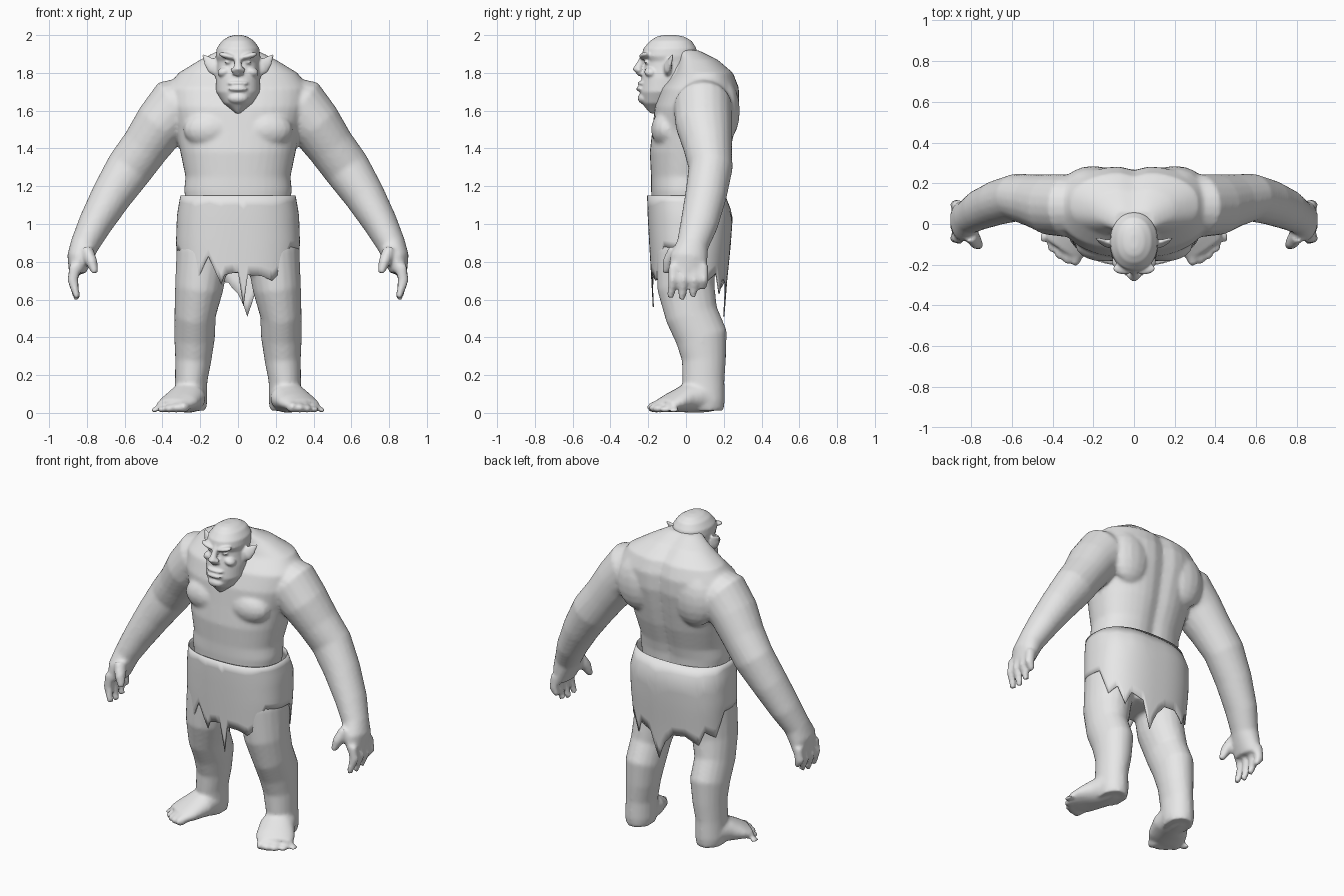
import bpy, bmesh, math
from mathutils import Vector, Matrix

skin = bpy.data.materials.new("plain grey")
skin.diffuse_color = (0.8, 0.8, 0.8, 1)


def spow(v, p):
    return math.copysign(abs(v) ** p, v)


def skin_rings(bm, rings):
    """Bridge a list of point rings into a closed solid."""
    vr = [[bm.verts.new(p) for p in r] for r in rings]
    n = len(vr[0])
    for a, b in zip(vr, vr[1:]):
        for i in range(n):
            bm.faces.new((a[i], a[(i + 1) % n], b[(i + 1) % n], b[i]))
    bm.faces.new(vr[0][::-1])
    bm.faces.new(vr[-1])


def stack(bm, sections, n=40, power=2.0, groove=0.0):
    """Horizontal sections: z, half width, front y, back y."""
    rings = []
    for z, rx, yf, yb in sections:
        cy, ry, ring = (yf + yb) / 2, (yb - yf) / 2, []
        for i in range(n):
            a = 2 * math.pi * i / n
            x = rx * spow(math.sin(a), 2 / power)
            y = cy - ry * spow(math.cos(a), 2 / power)
            if y > cy:
                y -= groove * math.exp(-(x / 0.05) ** 2)
            ring.append((x, y, z))
        rings.append(ring)
    skin_rings(bm, rings)


def tube(bm, pts, side=(0, 1, 0), n=20):
    """Path points: x, y, z, half size across, half size along 'side'."""
    rings = []
    for i, p in enumerate(pts):
        c = Vector(p[:3])
        t = Vector(pts[min(i + 1, len(pts) - 1)][:3]) - Vector(pts[max(i - 1, 0)][:3])
        t.normalize()
        v = Vector(side)
        v = (v - t * v.dot(t)).normalized()
        u = t.cross(v)
        rings.append([c + u * p[3] * math.cos(2 * math.pi * k / n)
                      + v * p[4] * math.sin(2 * math.pi * k / n) for k in range(n)])
    skin_rings(bm, rings)


def blob(bm, loc, size, tilt=0.0):
    m = Matrix.Translation(loc) @ Matrix.Rotation(tilt, 4, 'Y') @ Matrix.Diagonal((*size, 1))
    bmesh.ops.create_uvsphere(bm, u_segments=16, v_segments=10, radius=1, matrix=m)


def flip(pts, s):
    return [(p[0] * s, *p[1:]) for p in pts]


def finish(bm, name, voxel=0.0, smooth=0):
    bmesh.ops.recalc_face_normals(bm, faces=bm.faces)
    me = bpy.data.meshes.new(name)
    bm.to_mesh(me)
    bm.free()
    me.materials.append(skin)
    me.shade_smooth()
    ob = bpy.data.objects.new(name, me)
    bpy.context.collection.objects.link(ob)
    if voxel:
        r = ob.modifiers.new("fuse", 'REMESH')
        r.mode, r.voxel_size, r.use_smooth_shade = 'VOXEL', voxel, True
        s = ob.modifiers.new("soften", 'SMOOTH')
        s.factor, s.iterations = 0.5, smooth
    return ob


# Body: torso, arms, hands, legs and feet fused into one skin
bm = bmesh.new()
stack(bm, [(0.74, .17, -.11, .13), (0.95, .25, -.16, .18), (1.10, .275, -.18, .18),
           (1.18, .285, -.185, .185), (1.25, .278, -.185, .2), (1.38, .305, -.192, .24),
           (1.50, .33, -.178, .265), (1.62, .37, -.165, .287), (1.72, .375, -.13, .285),
           (1.80, .315, -.06, .255), (1.87, .20, -.04, .175), (1.92, .10, -.05, .08)],
      power=2.3, groove=0.022)
# Neck and throat
tube(bm, [(0, .12, 1.74, .13, .15), (0, 0, 1.79, .12, .13), (0, -.1, 1.8, .09, .1)], (1, 0, 0))

arm = [(.24, .09, 1.66, .13, .13), (.32, .09, 1.62, .165, .155), (.41, .095, 1.525, .142, .15),
       (.49, .115, 1.41, .128, .13), (.575, .13, 1.295, .125, .117), (.67, .105, 1.15, .108, .11),
       (.757, .07, 1.0, .09, .1), (.812, .035, .89, .076, .085), (.838, .015, .82, .068, .1),
       (.852, .01, .745, .045, .098)]
leg = [(.15, .01, 1.02, .13, .15), (.185, 0, .85, .142, .16), (.206, 0, .66, .128, .152),
       (.227, .03, .52, .11, .14), (.23, .083, .40, .108, .138), (.237, .095, .28, .096, .117),
       (.248, .092, .17, .086, .112), (.25, .1, .06, .088, .106), (.25, .1, .012, .08, .1)]
foot = [(.25, .15, .06, .075, .06), (.255, .09, .085, .09, .085), (.272, .01, .078, .105, .078),
        (.315, -.07, .055, .115, .052), (.35, -.125, .036, .105, .034)]
thumb = [(.80, -.05, .86, .035, .045), (.775, -.09, .80, .032, .036), (.757, -.11, .74, .018, .018)]
for s in (-1, 1):
    tube(bm, flip(arm, s))
    tube(bm, flip(leg, s))
    tube(bm, flip(foot, s), (0, 0, 1))
    tube(bm, flip(thumb, s), n=10)
    # Four curled fingers
    for y, tip in ((-.066, .61), (-.012, .6), (.042, .615), (.09, .655)):
        tube(bm, flip([(.862, y, .78, .032, .029), (.875, y * 1.05, .70, .029, .026),
                       (.852, y * 1.1 - .01, tip, .017, .018)], s), n=10)
    # Five toes fanned along the front of the foot
    for i in range(5):
        k = i / 4
        blob(bm, (s * (.288 + .155 * k), -.165 + .1 * k * k, .03 - .004 * i),
             (.03 - .003 * i, .042 - .003 * i, .03 - .004 * i))
    # Shoulder blade and chest muscle
    blob(bm, (s * .2, .2, 1.6), (.14, .085, .17))
    blob(bm, (s * .15, -.1, 1.5), (.14, .085, .1))
finish(bm, "body", 0.012, 4)

# Head with heavy brow, jaw and pointed ears
bm = bmesh.new()
stack(bm, [(1.585, .012, -.19, -.1), (1.64, .08, -.235, -.03), (1.70, .116, -.245, .02),
           (1.77, .118, -.235, .04), (1.83, .113, -.222, .05), (1.86, .113, -.215, .06),
           (1.89, .118, -.235, .06), (1.93, .113, -.225, .055), (1.97, .085, -.19, .03),
           (1.992, .05, -.155, -.01), (2.0, .02, -.12, -.05)], power=2.15)
tube(bm, [(0, -.215, 1.895, .02, .02), (0, -.24, 1.85, .02, .018), (0, -.26, 1.822, .024, .026),
          (0, -.235, 1.795, .02, .03)], (1, 0, 0), 14)
blob(bm, (0, -.228, 1.745), (.058, .028, .013))
blob(bm, (0, -.238, 1.715), (.052, .026, .015))
blob(bm, (0, -.222, 1.665), (.055, .034, .03))
ear = [(.095, -.1, 1.815, .042, .022), (.13, -.095, 1.835, .042, .02),
       (.155, -.085, 1.86, .03, .012), (.185, -.07, 1.895, .006, .006)]
for s in (-1, 1):
    blob(bm, (s * .05, -.218, 1.888), (.056, .03, .016), -s * .25)
    blob(bm, (s * .05, -.206, 1.856), (.022, .015, .009))
    blob(bm, (s * .072, -.185, 1.805), (.038, .036, .026), s * .3)
    blob(bm, (s * .02, -.25, 1.815), (.018, .018, .014))
    tube(bm, flip(ear, s), n=14)
finish(bm, "head", 0.007, 3)

# Loincloth: thin cloth tube with a ragged hem (degrees from the front, height)
hem = [(-180, .63), (-174, .69), (-159, .70), (-141, .65), (-132, .74), (-114, .70), (-99, .86),
       (-72, .86), (-48, .78), (-42, .67), (-24, .83), (-12, .68), (-9, .73), (0, .745),
       (3, .56), (6, .73), (18, .725), (30, .70), (39, .74), (54, .88), (75, .87), (99, .86),
       (114, .70), (129, .74), (141, .63), (150, .71), (165, .68), (174, .51), (180, .63)]
cloth = [(.5, .30, -.17, .2), (.7, .312, -.18, .215), (.9, .325, -.192, .235),
         (1.05, .32, -.2, .245), (1.15, .302, -.203, .205)]


def mix(table, v):
    for a, b in zip(table, table[1:]):
        if v <= b[0]:
            k = (v - a[0]) / (b[0] - a[0])
            return [p + (q - p) * k for p, q in zip(a, b)]
    return list(table[-1])


bm = bmesh.new()
cols = []
for d in range(-180, 180, 3):
    low, a = mix(hem, d)[1], math.radians(d)
    col = []
    for j in range(9):
        z = 1.15 + (low - 1.15) * j / 8
        _, rx, yf, yb = mix(cloth, z)
        col.append(bm.verts.new((rx * spow(math.sin(a), .8),
                                 (yf + yb) / 2 - (yb - yf) / 2 * spow(math.cos(a), .8), z)))
    cols.append(col)
for i, a in enumerate(cols):
    b = cols[(i + 1) % len(cols)]
    for j in range(8):
        bm.faces.new((a[j], a[j + 1], b[j + 1], b[j]))
loin = finish(bm, "loincloth")
sol = loin.modifiers.new("thickness", 'SOLIDIFY')
sol.thickness, sol.offset = 0.006, 0
